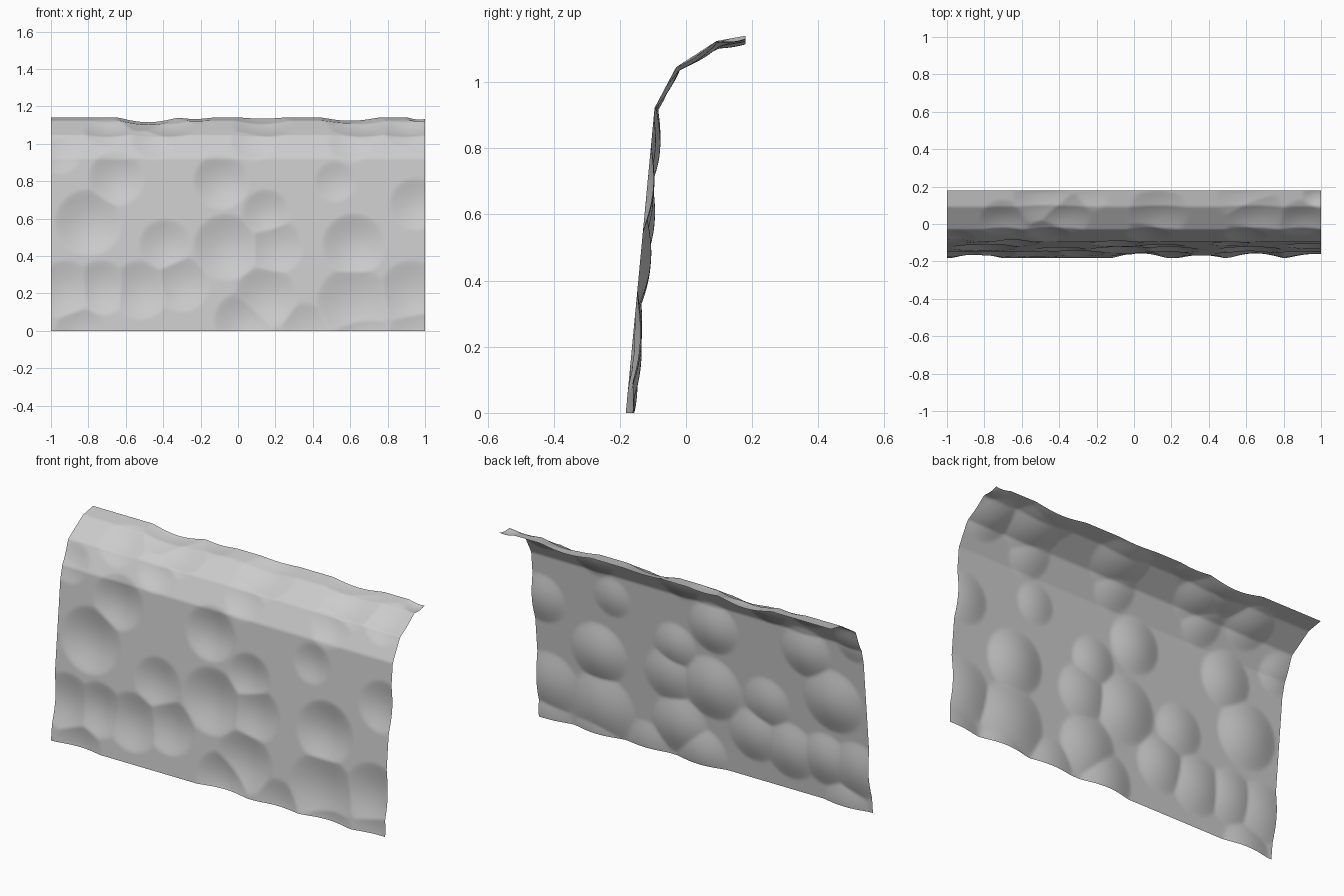
import bpy, bmesh, math
from mathutils import Vector

# Side profile of the panel (y, z): leaning wall with a lip bent backwards
PROFILE = [(-0.182, 0.0), (-0.095, 0.922), (-0.03, 1.045), (0.092, 1.124), (0.18, 1.14)]
ROWS = (90, 14, 14, 9)
COLUMNS = 180

# Dents: position along width, distance up the profile, radius, depth
DENTS = [
    (-0.09, 0.80, 0.15, 0.029), (-0.80, 0.58, 0.18, 0.033), (-0.65, 0.82, 0.15, 0.027),
    (-0.39, 0.46, 0.14, 0.022), (-0.06, 0.45, 0.18, 0.033), (0.15, 0.63, 0.13, 0.023),
    (0.20, 0.45, 0.15, 0.024), (0.62, 0.46, 0.17, 0.033), (0.52, 0.80, 0.11, 0.015),
    (0.95, 0.68, 0.14, 0.022), (0.62, 0.15, 0.20, 0.032), (0.93, 0.20, 0.18, 0.028),
    (0.15, 0.18, 0.17, 0.029), (0.03, 0.05, 0.16, 0.029), (0.36, 0.02, 0.13, 0.016),
    (-0.92, 0.22, 0.16, 0.025), (-0.73, 0.23, 0.15, 0.026), (-0.52, 0.22, 0.16, 0.027),
    (-0.30, 0.25, 0.15, 0.025), (-0.84, 0.0, 0.14, 0.020), (0.65, 0.0, 0.15, 0.025),
    (0.97, 0.0, 0.16, 0.022), (-0.95, 0.95, 0.11, 0.014),
    (-0.45, 1.04, 0.12, 0.016), (-0.70, 1.12, 0.13, 0.017), (-0.38, 1.16, 0.15, 0.022),
    (0.08, 1.03, 0.12, 0.015), (0.13, 1.17, 0.16, 0.021), (0.60, 1.02, 0.12, 0.015),
    (0.65, 1.16, 0.16, 0.022), (0.90, 1.12, 0.13, 0.018),
    (-0.48, 1.26, 0.17, 0.027), (-0.23, 1.28, 0.10, 0.008), (0.60, 1.27, 0.16, 0.018),
    (0.13, 1.28, 0.12, 0.006), (0.97, 1.27, 0.07, 0.014),
]


def dent_depth(x, s):
    """Depth of the deepest dent at this place."""
    best = 0.0
    for cx, cs, r, depth in DENTS:
        q = ((x - cx) ** 2 + (s - cs) ** 2) / (r * r)
        if q < 1:
            best = max(best, depth * (1 - q) ** 1.3)
    return best


# Sample the profile with inward directions blended across the bends
points = [Vector(p) for p in PROFILE]
dirs = [(b - a).normalized() for a, b in zip(points, points[1:])]
corner_dirs = [dirs[0]] + [(a + b).normalized() for a, b in zip(dirs, dirs[1:])] + [dirs[-1]]
samples = []
length = 0.0
for i, rows in enumerate(ROWS):
    seg = (points[i + 1] - points[i]).length
    last = i == len(ROWS) - 1
    for k in range(rows + (1 if last else 0)):
        t = k / rows
        d = corner_dirs[i].lerp(corner_dirs[i + 1], t).normalized()
        samples.append((points[i].lerp(points[i + 1], t), Vector((d.y, -d.x)), length + t * seg))
    length += seg

# Dented sheet
bm = bmesh.new()
grid = []
for p, inward, s in samples:
    row = []
    for c in range(COLUMNS + 1):
        x = -1 + 2 * c / COLUMNS
        q = p + inward * dent_depth(x, s)
        row.append(bm.verts.new((x, min(q.x, 0.18), max(q.y, 0.0))))
    grid.append(row)
for a, b in zip(grid, grid[1:]):
    for c in range(COLUMNS):
        bm.faces.new((a[c], a[c + 1], b[c + 1], b[c])).smooth = True

mesh = bpy.data.meshes.new("dented_panel")
bm.to_mesh(mesh)
bm.free()
panel = bpy.data.objects.new("dented_panel", mesh)
bpy.context.collection.objects.link(panel)

# Plain grey finish
grey = bpy.data.materials.new("light_grey")
grey.diffuse_color = (0.6, 0.6, 0.6, 1)
mesh.materials.append(grey)
